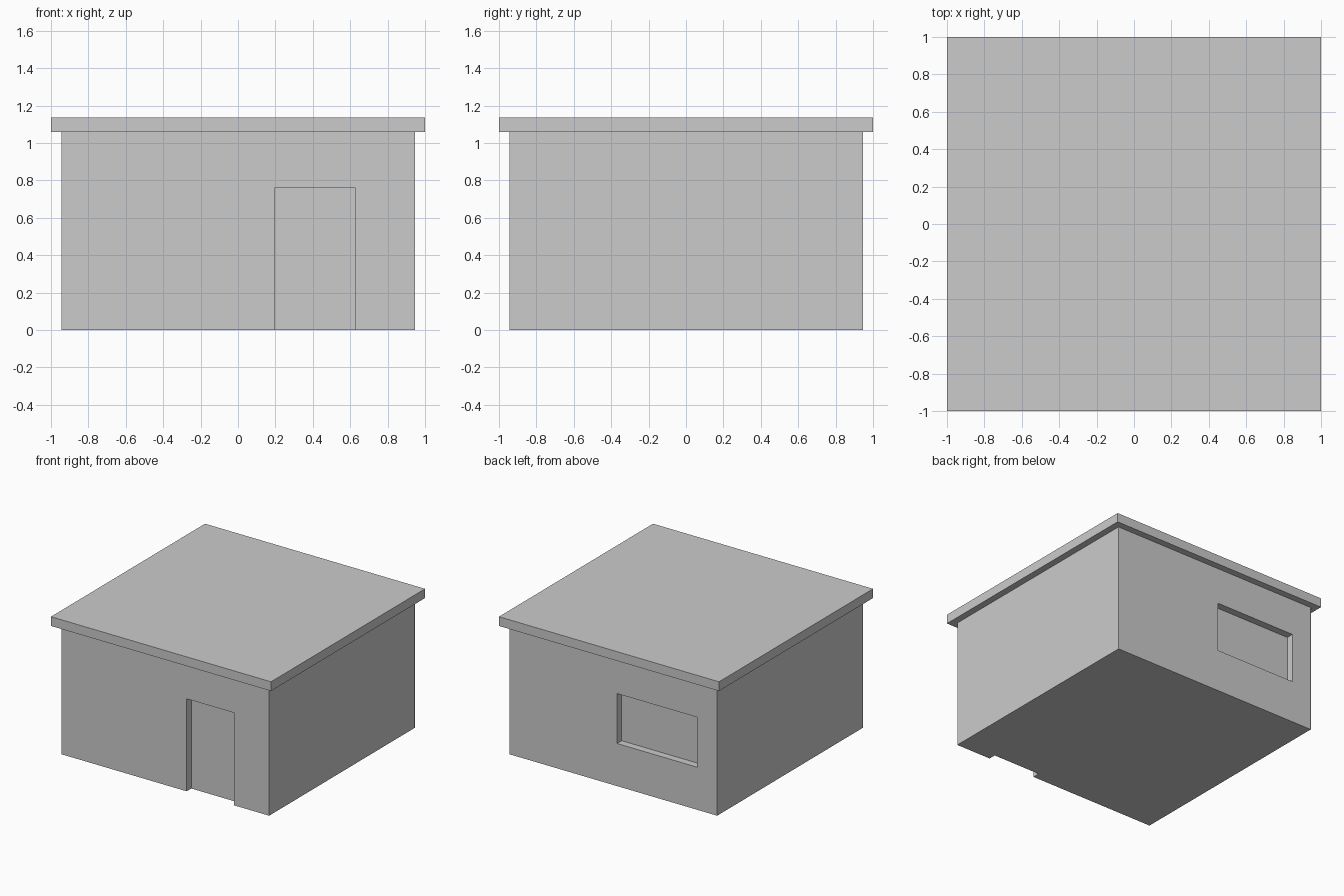
import bpy

if "Cube" in bpy.data.objects:
    bpy.data.objects.remove(bpy.data.objects["Cube"])

WALL = 0.945      # half width of the walls
EAVE, TOP = 1.06, 1.136
DEPTH = 0.06      # recess depth of door and window


def box(name, x, y, z):
    """Box from (min, max) ranges on each axis."""
    size = [b - a for a, b in (x, y, z)]
    centre = [(a + b) / 2 for a, b in (x, y, z)]
    bpy.ops.mesh.primitive_cube_add(size=1, location=centre)
    ob = bpy.context.object
    ob.name = name
    ob.scale = size
    bpy.ops.object.transform_apply(location=True, rotation=False, scale=True)
    return ob


# Walls and overhanging flat roof slab
walls = box("walls", (-WALL, WALL), (-WALL, WALL), (0, EAVE))
box("roof", (-1, 1), (-1, 1), (EAVE, TOP))

# Recesses: door in the front wall, open at the bottom; window in the back wall
cutters = [
    box("door_cutter", (0.195, 0.627), (-1.1, -WALL + DEPTH), (-0.2, 0.76)),
    box("window_cutter", (-0.765, -0.035), (WALL - DEPTH, 1.1), (0.35, 0.76)),
]
for cutter in cutters:
    cutter.hide_render = True
    mod = walls.modifiers.new(cutter.name, "BOOLEAN")
    mod.operation = "DIFFERENCE"
    mod.solver = "EXACT"
    mod.object = cutter

# Apply the cuts and remove the helpers
bpy.ops.object.select_all(action="DESELECT")
bpy.context.view_layer.objects.active = walls
walls.select_set(True)
for mod in list(walls.modifiers):
    bpy.ops.object.modifier_apply(modifier=mod.name)
for cutter in cutters:
    bpy.data.objects.remove(cutter, do_unlink=True)
